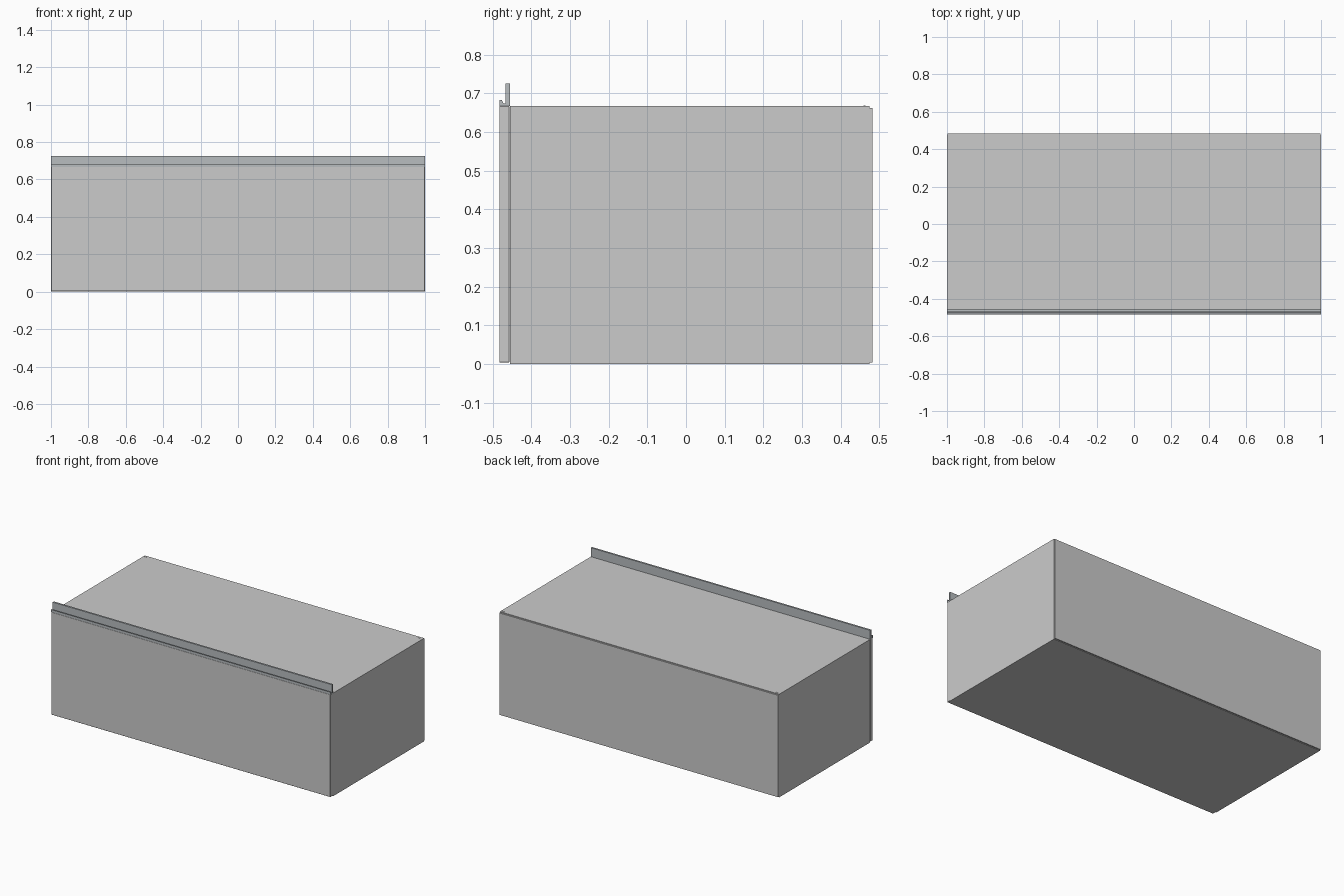
import bpy, bmesh

if "Cube" in bpy.data.objects:
    bpy.data.objects.remove(bpy.data.objects["Cube"])


def box(name, x0, x1, y0, y1, z0, z1, bevel=0):
    bm = bmesh.new()
    bmesh.ops.create_cube(bm, size=1)
    for v in bm.verts:
        v.co = ((x0 + x1) / 2 + v.co.x * (x1 - x0),
                (y0 + y1) / 2 + v.co.y * (y1 - y0),
                (z0 + z1) / 2 + v.co.z * (z1 - z0))
    return finish(name, bm, bevel)


def extrude_x(name, profile, half):
    # sweep a (y, z) outline along the width
    bm = bmesh.new()
    face = bm.faces.new([bm.verts.new((-half, y, z)) for y, z in profile])
    ext = bmesh.ops.extrude_face_region(bm, geom=[face])["geom"]
    for v in ext:
        if isinstance(v, bmesh.types.BMVert):
            v.co.x = half
    bmesh.ops.recalc_face_normals(bm, faces=bm.faces)
    return finish(name, bm)


def finish(name, bm, bevel=0):
    mesh = bpy.data.meshes.new(name)
    bm.to_mesh(mesh)
    bm.free()
    ob = bpy.data.objects.new(name, mesh)
    bpy.context.collection.objects.link(ob)
    if bevel:
        mod = ob.modifiers.new("Edge", 'BEVEL')
        mod.width = bevel
        mod.segments = 1
    return ob


T = 0.03                      # board thickness
FRONT, BACK, TOP = -0.455, 0.475, 0.667

# Carcass boards
for side, s in (("left", -1), ("right", 1)):
    a, b = sorted((s * 1.0, s * (1 - T)))
    box(f"{side}_side", a, b, FRONT, BACK, 0, TOP)
    # hanger fitting showing at the rear corner of the top
    a, b = sorted((s * 0.992, s * 0.968))
    box(f"{side}_hanger", a, b, 0.459, 0.464, TOP - 0.01, TOP + 0.001)
box("top_board", -1 + T, 1 - T, FRONT, BACK, TOP - T, TOP)
box("bottom_board", -1 + T, 1 - T, FRONT, BACK, 0, T)
box("back_panel", -0.998, 0.998, BACK, 0.483, 0.003, 0.662)

# Front panel, with a hairline gap to the carcass
box("front_panel", -0.999, 0.999, -0.483, FRONT - 0.002, 0.004, TOP, 0.001)

# Grip rail along the top of the front
rail = extrude_x("grip_rail", [
    (-0.483, TOP), (-0.483, 0.683), (-0.477, 0.683), (-0.472, 0.674),
    (-0.467, 0.674), (-0.467, 0.725), (-0.455, 0.725), (-0.455, TOP)], 1.0)
mat = bpy.data.materials.new("rail_metal")
mat.diffuse_color = (0.48, 0.51, 0.53, 1)
mat.use_nodes = True
mat.node_tree.nodes["Principled BSDF"].inputs["Base Color"].default_value = mat.diffuse_color
rail.data.materials.append(mat)
